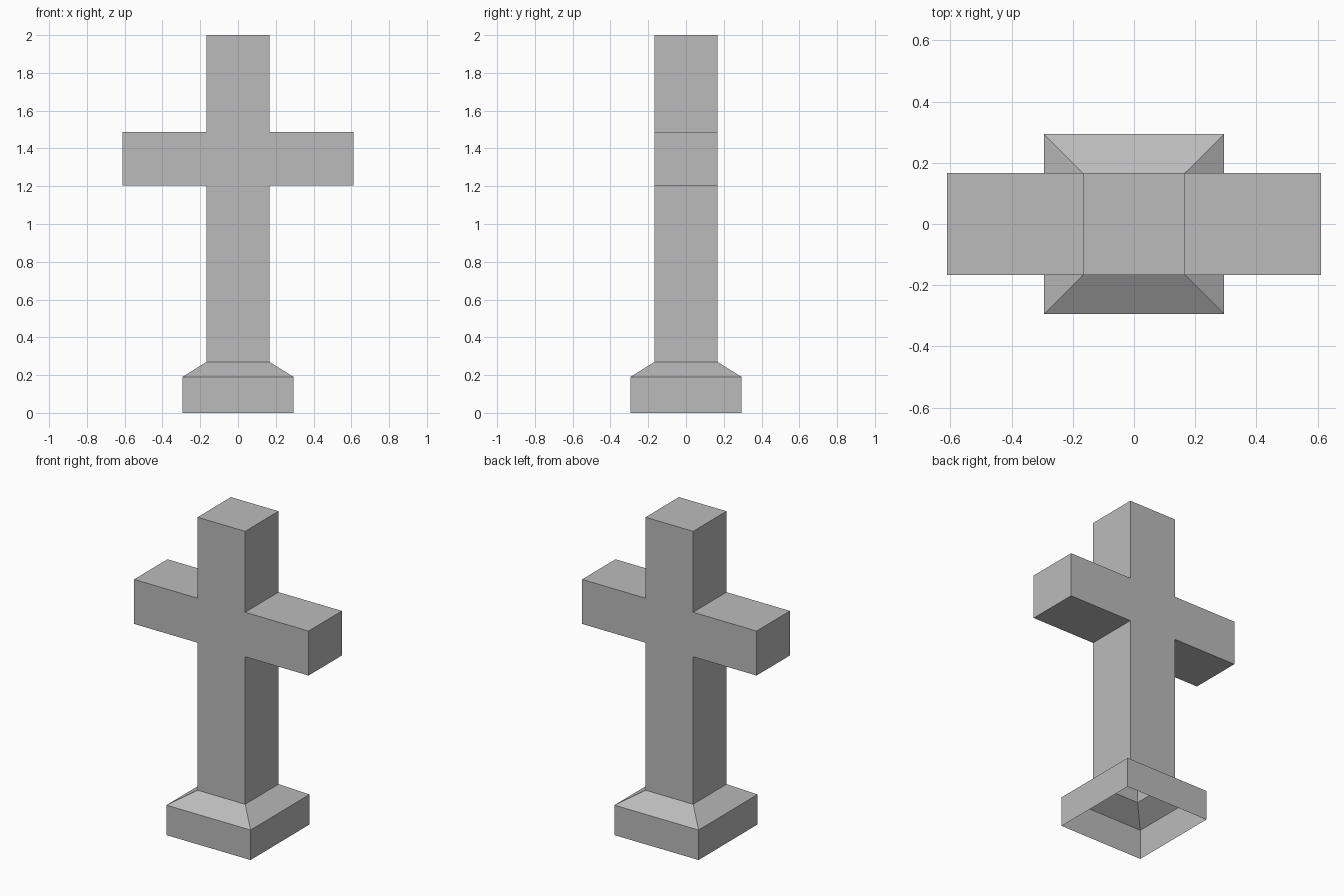
import bpy
import bmesh

cube = bpy.data.objects.get("Cube")
if cube:
    bpy.data.objects.remove(cube, do_unlink=True)

# Stone colour
STONE = (0.5, 0.5, 0.5, 1.0)
stone = bpy.data.materials.new("grey_stone")
stone.use_nodes = True
stone.diffuse_color = STONE
stone.node_tree.nodes["Principled BSDF"].inputs["Base Color"].default_value = STONE

BASE, SHAFT, ARM = 0.295, 0.167, 0.612
ARM_LOW, ARM_HIGH = 1.205, 1.487

bm = bmesh.new()


def square_ring(half, z):
    corners = ((-1, -1), (1, -1), (1, 1), (-1, 1))
    return [bm.verts.new((x * half, y * half, z)) for x, y in corners]


# Hollow plinth, sloped shoulder and shaft, open underneath
levels = [(BASE, 0), (BASE, 0.19), (SHAFT, 0.27),
          (SHAFT, ARM_LOW), (SHAFT, ARM_HIGH), (SHAFT, 2)]
rings = [square_ring(half, z) for half, z in levels]
for low, high in zip(rings, rings[1:]):
    for i in range(4):
        j = (i + 1) % 4
        bm.faces.new((low[i], low[j], high[j], high[i]))
bm.faces.new(rings[-1])
bm.normal_update()

# Arms pulled out of the shaft's two sides
sides = [f for f in bm.faces
         if abs(f.normal.x) > 0.9 and ARM_LOW < f.calc_center_median().z < ARM_HIGH]
for face in bmesh.ops.extrude_discrete_faces(bm, faces=sides)["faces"]:
    x = ARM if face.calc_center_median().x > 0 else -ARM
    for v in face.verts:
        v.co.x = x

bm.normal_update()
mesh = bpy.data.meshes.new("stone_cross")
bm.to_mesh(mesh)
bm.free()
mesh.materials.append(stone)
cross = bpy.data.objects.new("stone_cross", mesh)
bpy.context.collection.objects.link(cross)
